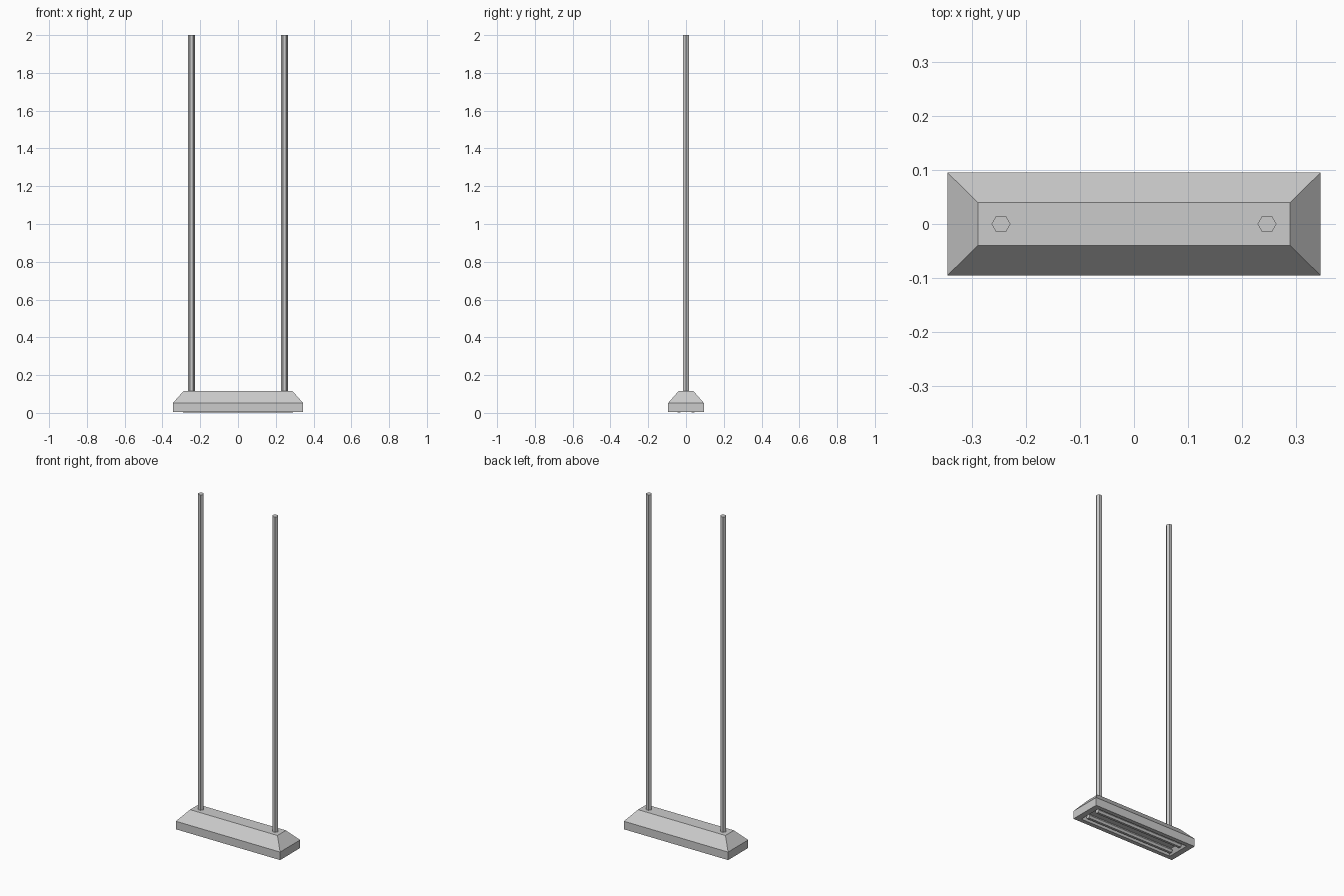
import bpy, bmesh, math
from mathutils import Matrix

if "Cube" in bpy.data.objects:
    bpy.data.objects.remove(bpy.data.objects["Cube"])

def finish(name, bm):
    bmesh.ops.recalc_face_normals(bm, faces=bm.faces)
    me = bpy.data.meshes.new(name)
    bm.to_mesh(me)
    bm.free()
    ob = bpy.data.objects.new(name, me)
    bpy.context.collection.objects.link(ob)
    return ob

def rod(name, radius, length, matrix, sides=6):
    bm = bmesh.new()
    bmesh.ops.create_cone(bm, cap_ends=True, segments=sides, radius1=radius,
                          radius2=radius, depth=length, matrix=matrix)
    return finish(name, bm)

# housing: stacked rectangles (half x, half y, z) from recess ceiling, round the rim, to the top
rings = [(0.29, 0.06, 0.030), (0.31, 0.07, 0.004), (0.345, 0.095, 0.004),
         (0.345, 0.095, 0.052), (0.289, 0.04, 0.115)]
bm = bmesh.new()
loops = [[bm.verts.new((sx * x, sy * y, z)) for sx, sy in ((-1, -1), (1, -1), (1, 1), (-1, 1))]
         for x, y, z in rings]
for a, b in zip(loops, loops[1:]):
    for i in range(4):
        j = (i + 1) % 4
        bm.faces.new((a[i], a[j], b[j], b[i]))
bm.faces.new(loops[0])
bm.faces.new(loops[-1])
finish("lamp_housing", bm)

for side, s in (("left", -1), ("right", 1)):
    # hanging rods, corner pointing along x
    rod(f"hanging_rod_{side}", 0.0175, 1.89,
        Matrix.Translation((s * 0.246, 0, 1.055)) @ Matrix.Rotation(math.pi / 6, 4, 'Z'))
for side, s in (("front", -1), ("back", 1)):
    # light tubes lying in the recess
    rod(f"light_tube_{side}", 0.014, 0.58,
        Matrix.Translation((0, s * 0.038, 0.014)) @ Matrix.Rotation(math.pi / 2, 4, 'Y'))
